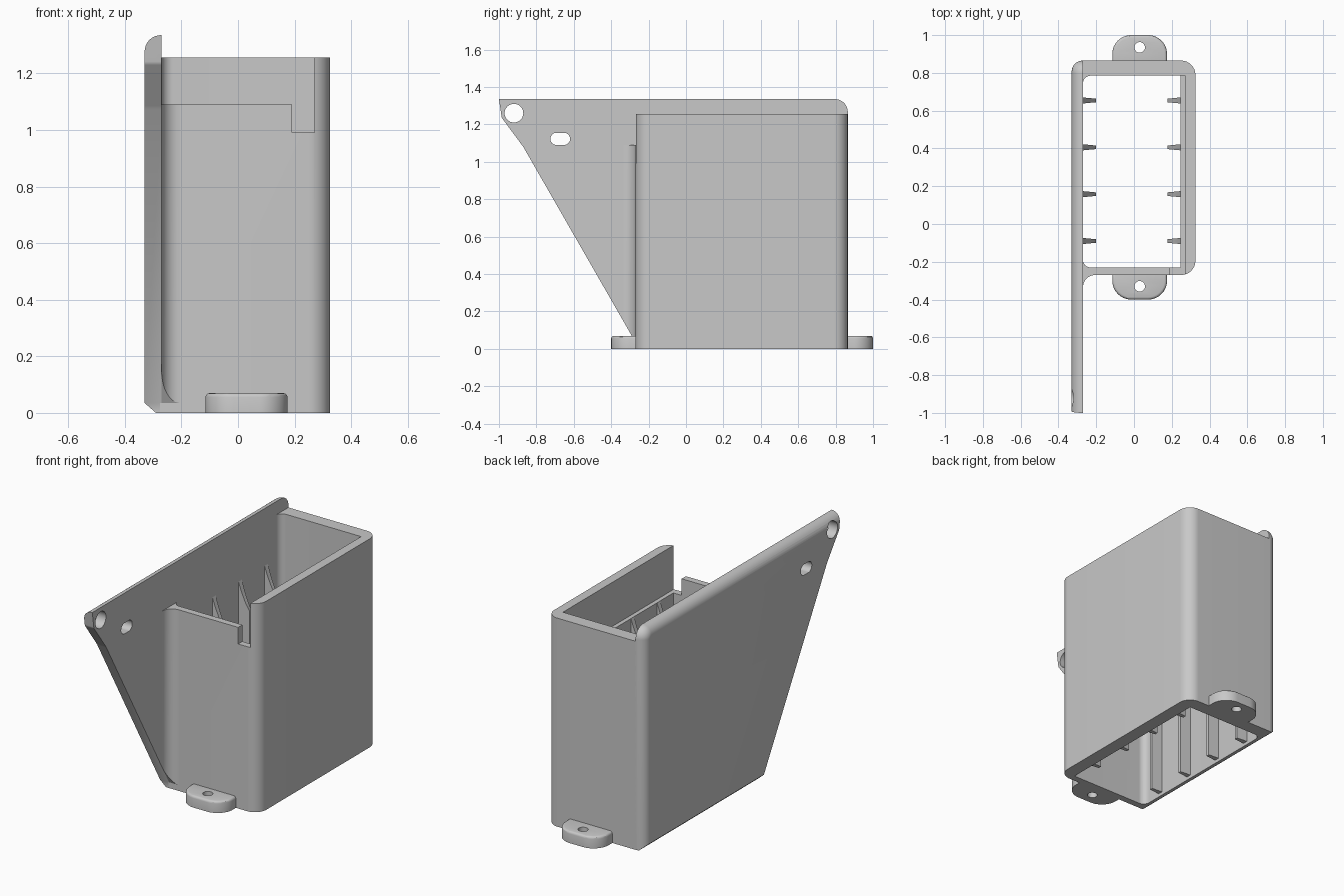
import bpy, bmesh, math
from mathutils import Vector

cube = bpy.data.objects.get("Cube")
if cube:
    bpy.data.objects.remove(cube, do_unlink=True)

grey = bpy.data.materials.new("light_grey")
grey.use_nodes = True
GREY = (0.58, 0.58, 0.58, 1)
grey.diffuse_color = GREY
grey.node_tree.nodes["Principled BSDF"].inputs["Base Color"].default_value = GREY


def rounded(corners, seg=10):
    """Outline from (a, b, radius) corners."""
    out = []
    for i, (a, b, r) in enumerate(corners):
        p = Vector((a, b))
        if not r:
            out.append(p)
            continue
        u = (Vector(corners[i - 1][:2]) - p).normalized()
        v = (Vector(corners[(i + 1) % len(corners)][:2]) - p).normalized()
        half = u.angle(v) / 2
        c = p + (u + v).normalized() * r / math.sin(half)
        s, e = p + u * r / math.tan(half) - c, p + v * r / math.tan(half) - c
        out += [c + s.lerp(e, k / seg).normalized() * r for k in range(seg + 1)]
    return out


def box_outline(a0, a1, b0, b1, r=0):
    return rounded([(a0, b0, r), (a1, b0, r), (a1, b1, r), (a0, b1, r)])


def circle(a, b, r, n=32):
    return [Vector((a + r * math.cos(math.tau * k / n),
                    b + r * math.sin(math.tau * k / n))) for k in range(n)]


def prism(outline, lo, hi, axis):
    """Extrude a 2D outline along an axis; the outline uses the other two axes in order."""
    bm = bmesh.new()

    def place(p, h):
        co = [p[0], p[1]]
        co.insert("xyz".index(axis), h)
        return bm.verts.new(co)

    face = bm.faces.new([place(p, lo) for p in outline])
    top = bmesh.ops.extrude_face_region(bm, geom=[face])["geom"]
    step = Vector([hi - lo if a == axis else 0 for a in "xyz"])
    bmesh.ops.translate(bm, vec=step, verts=[g for g in top if isinstance(g, bmesh.types.BMVert)])
    bmesh.ops.recalc_face_normals(bm, faces=bm.faces)
    return bm


def clip(bm, point, normal):
    """Cut off everything on the outer side of a plane and close the cut."""
    geom = bm.verts[:] + bm.edges[:] + bm.faces[:]
    cut = bmesh.ops.bisect_plane(bm, geom=geom, plane_co=point, plane_no=normal, clear_outer=True)
    edges = [g for g in cut["geom_cut"] if isinstance(g, bmesh.types.BMEdge)]
    bmesh.ops.edgeloop_fill(bm, edges=edges)
    bmesh.ops.recalc_face_normals(bm, faces=bm.faces)


def bevel(bm, test, width, seg):
    edges = [e for e in bm.edges if all(test(v.co) for v in e.verts)]
    bmesh.ops.bevel(bm, geom=edges, offset=width, segments=seg, profile=0.5, affect="EDGES")


def add(name, bm):
    mesh = bpy.data.meshes.new(name)
    bm.to_mesh(mesh)
    bm.free()
    mesh.materials.append(grey)
    ob = bpy.data.objects.new(name, mesh)
    bpy.context.collection.objects.link(ob)
    return ob


def carve(ob, cutters):
    """Subtract solids from an object and bake the result."""
    tools = [add("cutter", bm) for bm in cutters]
    for t in tools:
        t.hide_render = True
        m = ob.modifiers.new("cut", "BOOLEAN")
        m.operation, m.solver, m.object = "DIFFERENCE", "EXACT", t
    deps = bpy.context.evaluated_depsgraph_get()
    mesh = bpy.data.meshes.new_from_object(ob.evaluated_get(deps))
    ob.modifiers.clear()
    ob.data = mesh
    for t in tools:
        bpy.data.objects.remove(t, do_unlink=True)


def finish(ob):
    bpy.ops.object.select_all(action="DESELECT")
    ob.select_set(True)
    bpy.context.view_layer.objects.active = ob
    bpy.ops.object.shade_smooth_by_angle(angle=math.radians(30))


OUT, INN = -0.33, -0.27            # side plate faces
FRONT, BACK = -0.27, 0.865         # housing faces
TOP, RIM, LIP, LEDGE = 1.335, 1.255, 1.09, 0.99
parts = []

# Housing: open rectangular tube with a ledge and a lowered, notched front wall
housing = add("housing", prism(rounded([
    (INN - 0.005, FRONT, 0), (0.325, FRONT, 0.075), (0.325, BACK, 0.075),
    (INN - 0.005, BACK, 0)]), 0, RIM, "z"))
cavity = rounded([(INN, -0.23, 0.04), (0.245, -0.23, 0), (0.245, 0.785, 0), (INN, 0.785, 0.04)])
carve(housing, [
    prism(cavity, -0.1, 1.5, "z"),
    prism(box_outline(0.1, 0.27, -0.23, 0.785), LEDGE, 1.5, "z"),
    prism(box_outline(-0.4, 0.27, -0.4, -0.2), LIP, 1.5, "z"),
    prism(box_outline(0.19, 0.27, -0.4, -0.2), LEDGE, 1.5, "z")])
parts.append(housing)

# Side plate: long wall with a slanted front edge and rounded outer rim
bm = prism(rounded([
    (-1, TOP, 0), (BACK, TOP, 0.068), (BACK, 0, 0), (FRONT, 0, 0), (FRONT, 0.035, 0),
    (-0.87, 1.08, 0.15), (-0.985, 1.235, 0.03)]), OUT, INN, "x")
bevel(bm, lambda c: c.x < OUT + 0.001 and (c.z > TOP - 0.001 or c.y > 0.79)
      , 0.058, 8)
clip(bm, (OUT, 0, 0.035), (-0.035, 0, -0.04))
plate = add("side_plate", bm)
carve(plate, [
    prism(circle(-0.92, 1.26, 0.05), -0.5, 0, "x"),
    prism(box_outline(-0.725, -0.62, 1.09, 1.155, 0.032), -0.5, 0, "x")])
parts.append(plate)

# Concave fillet between the plate and the front wall
R = 0.065
arc = [(INN + R - R * math.sin(t), FRONT - R + R * math.cos(t))
       for t in [k * math.pi / 20 for k in range(11)]]
bm = prism([(INN, FRONT)] + arc, 0, LIP, "z")
clip(bm, (0, FRONT, 0.035), (0, -1.045, -0.6))
parts.append(add("corner_fillet", bm))

# Mounting lugs at the foot of the front and back walls
for name, root, tip, hole in (("front_lug", -0.25, -0.4, -0.33), ("back_lug", 0.82, 1.0, 0.935)):
    bm = prism(rounded([(-0.115, root, 0), (-0.115, tip, 0.1), (0.175, tip, 0.1),
                        (0.175, root, 0)]), 0, 0.07, "z")
    bevel(bm, lambda c: c.z > 0.069, 0.014, 3)
    lug = add(name, bm)
    carve(lug, [prism(circle(0.03, hole, 0.028, 24), -0.1, 0.2, "z")])
    parts.append(lug)

# Guide ribs: tapered uprights with curved, pointed tops on both long walls
for side, wall, sign in (("left", 0.245, -1), ("right", INN, 1)):
    for i in range(4):
        y = -0.09 + i * 0.248
        shape = [(-0.005, 0.02), (0.068, 0.02), (0.068, 0.83), (0.045, 0.87),
                 (0.02, 0.93), (0, LEDGE), (-0.005, LEDGE)]
        bm = prism([(wall + sign * d, z) for d, z in shape], y - 0.016, y + 0.016, "y")
        for v in bm.verts:
            v.co.y = y + (v.co.y - y) * (1 - 6 * abs(v.co.x - wall))
        parts.append(add(f"{side}_rib_{i + 1}", bm))

for ob in parts:
    finish(ob)
